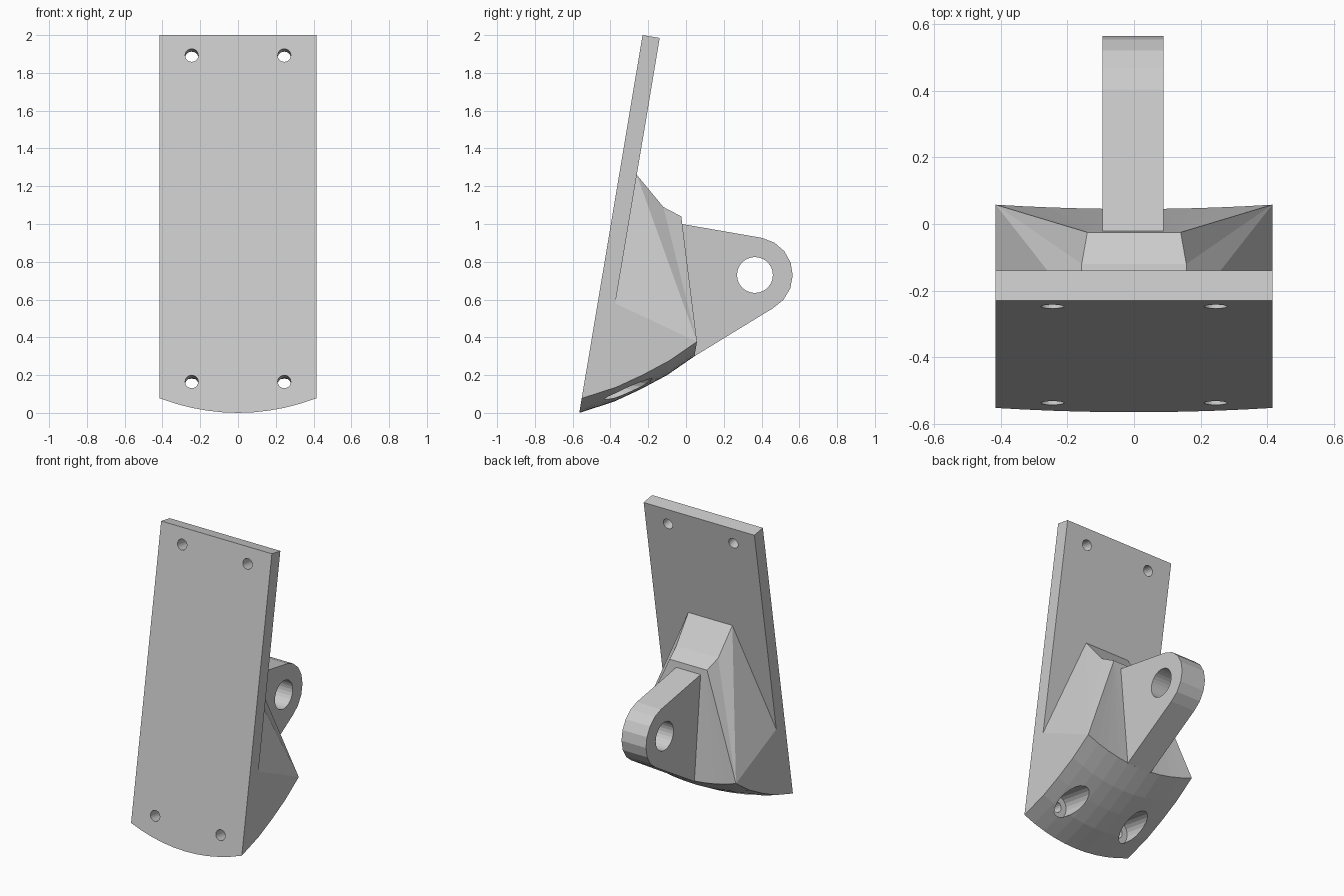
import bpy, bmesh
from math import sin, cos, radians
from mathutils import Vector

if "Cube" in bpy.data.objects:
    bpy.data.objects.remove(bpy.data.objects["Cube"])

grey = bpy.data.materials.new("plain grey")
grey.use_nodes = True
grey.diffuse_color = (0.6, 0.6, 0.6, 1)
grey.node_tree.nodes["Principled BSDF"].inputs["Base Color"].default_value = (0.6, 0.6, 0.6, 1)

HALF = 0.415                      # half width of the plate
LEAN = 0.1675                     # plate lean: y per unit of z
NORMAL = Vector((0, 1, -LEAN)).normalized()
THICK = 0.092
COLUMNS = [HALF * i / 5 for i in range(-5, 6)]


def solid(name, faces):
    """Closed mesh from a list of faces given as lists of points."""
    bm = bmesh.new()
    for face in faces:
        bm.faces.new([bm.verts.new(p) for p in face])
    bmesh.ops.remove_doubles(bm, verts=bm.verts, dist=0.0005)
    bmesh.ops.triangulate(bm, faces=[f for f in bm.faces if len(f.verts) > 3])
    bmesh.ops.recalc_face_normals(bm, faces=bm.faces)
    mesh = bpy.data.meshes.new(name)
    bm.to_mesh(mesh)
    bm.free()
    mesh.materials.append(grey)
    obj = bpy.data.objects.new(name, mesh)
    bpy.context.collection.objects.link(obj)
    return obj


def prism(name, front, back):
    """Solid between two matching outlines."""
    n = len(front)
    sides = [[front[i], front[(i + 1) % n], back[(i + 1) % n], back[i]] for i in range(n)]
    return solid(name, [front, back[::-1]] + sides)


def drill(target, start, axis, radius, length, sides=20):
    """Cut a round hole from start along axis."""
    axis = Vector(axis).normalized()
    u = Vector((1, 0, 0)) if abs(axis.x) < 0.5 else Vector((0, 1, 0))
    v = axis.cross(u)
    ring = [Vector(start) + radius * (u * cos(radians(360 * i / sides)) + v * sin(radians(360 * i / sides)))
            for i in range(sides)]
    cutter = prism("hole_cutter", ring, [p + axis * length for p in ring])
    cutter.hide_render = True
    mod = target.modifiers.new("hole", 'BOOLEAN')
    mod.operation = 'DIFFERENCE'
    mod.solver = 'EXACT'
    mod.object = cutter
    bpy.context.view_layer.objects.active = target
    bpy.ops.object.modifier_apply(modifier=mod.name)
    bpy.data.objects.remove(cutter)


def low(x, y, z):
    """Point on the underside, which curves up toward the sides."""
    rise = 0.077 * (x / HALF) ** 2
    return Vector((x, y + LEAN * rise, z + rise))


def on_front(x, z):
    return Vector((x, -0.565 + LEAN * z, z))


# Leaning plate with a curved lower edge
front = [low(x, -0.565, 0) for x in COLUMNS] + [on_front(HALF, 2), on_front(-HALF, 2)]
back = [low(x, -0.466, 0.032) for x in COLUMNS]
back += [p + NORMAL * THICK for p in front[-2:]]
plate = prism("plate", front, back)
for x in (-0.245, 0.245):
    for z in (0.165, 1.893):
        drill(plate, on_front(x, z) - NORMAL * 0.05, NORMAL, 0.035, 0.25)

# Faceted gusset behind the plate
stations = [(-0.466, 0.032), (-0.38, 0.06), (-0.24, 0.125), (-0.1, 0.2), (0.045, 0.3)]
faces = []
for a, b in zip(stations, stations[1:]):
    for x0, x1 in zip(COLUMNS, COLUMNS[1:]):
        faces.append([low(x0, *a), low(x1, *a), low(x1, *b), low(x0, *b)])
hub, shoulder = {}, {}
for s in (-1, 1):
    hub[s] = [Vector((s * w, y, z)) for w, y, z in
              ((0.165, -0.2605, 1.26), (0.157, -0.12, 1.09), (0.14, -0.025, 1.04))]
    shoulder[s] = Vector((s * HALF, -0.3745, 0.58))
    corner = low(s * HALF, *stations[-1])
    faces.append([low(s * HALF, *st) for st in stations] + [shoulder[s]])
    faces.append([shoulder[s], hub[s][0], corner])
    faces += [[hub[s][i], hub[s][i + 1], corner] for i in (0, 1)]
faces += [[hub[-1][i], hub[1][i], hub[1][i + 1], hub[-1][i + 1]] for i in (0, 1)]
faces.append([low(x, *stations[0]) for x in COLUMNS]
             + [shoulder[1], hub[1][0], hub[-1][0], shoulder[-1]])
faces.append([low(x, *stations[-1]) for x in COLUMNS] + [hub[1][2], hub[-1][2]])
gusset = solid("gusset", faces)
for x in (-0.245, 0.245):
    drill(gusset, on_front(x, 0.165) + NORMAL * (THICK - 0.002), NORMAL, 0.075, 0.6)

# Rear lug with a rounded end and a pin hole
outline = [(-0.1, 0.4), (-0.1, 0.98), (-0.022, 1.0)]
outline += [(0.365 + 0.2 * cos(radians(a)), 0.73 + 0.2 * sin(radians(a))) for a in range(79, -62, -20)]
outline += [(0.045, 0.3)]
lug = prism("rear_lug", [(-0.095, y, z) for y, z in outline], [(0.088, y, z) for y, z in outline])
drill(lug, (-0.3, 0.365, 0.73), (1, 0, 0), 0.095, 0.6, 28)

# Crisp facets, with only the gentle curves smoothed
for obj in (plate, gusset, lug):
    bpy.ops.object.select_all(action='DESELECT')
    obj.select_set(True)
    bpy.context.view_layer.objects.active = obj
    bpy.ops.object.shade_flat()
